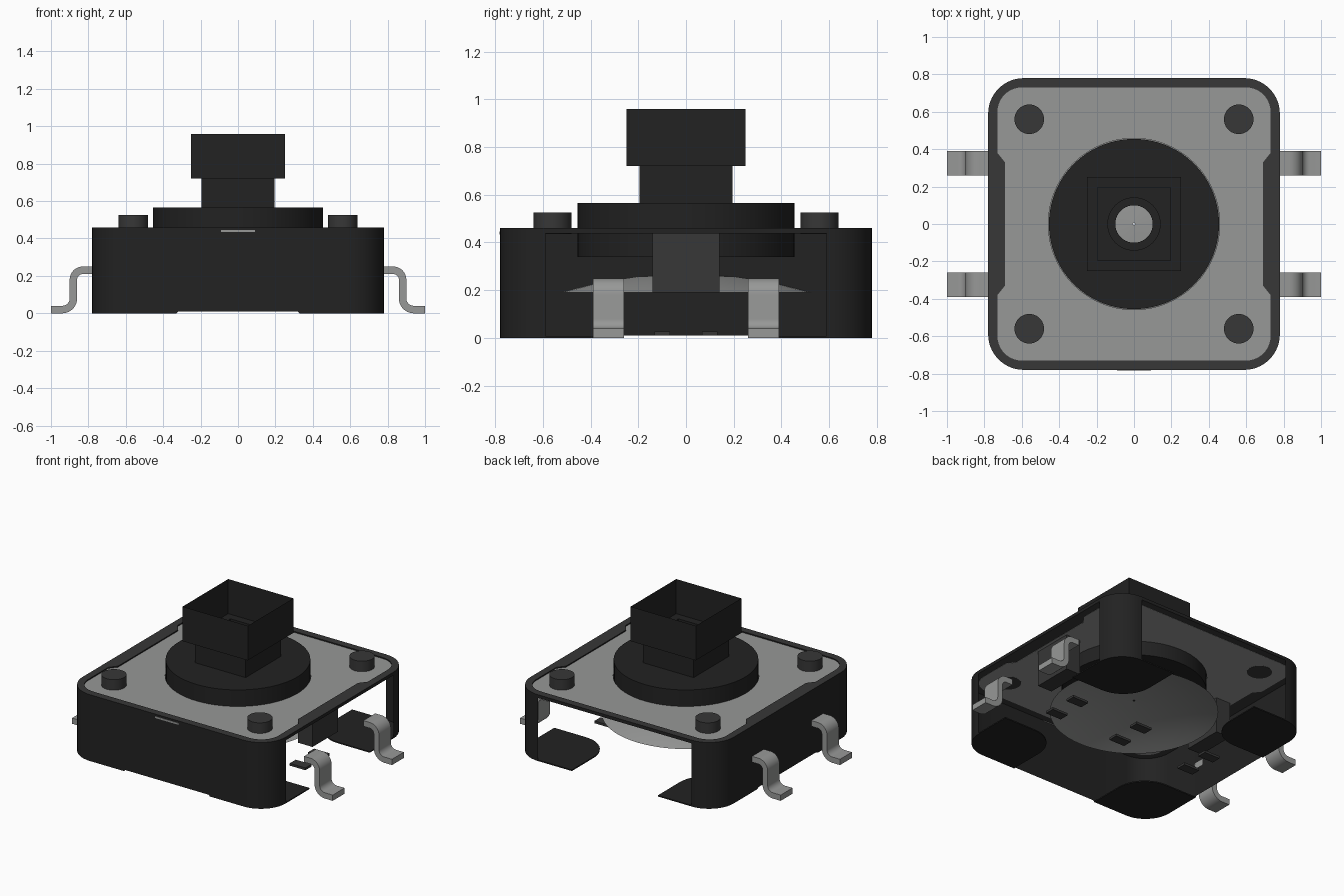
import bpy, bmesh
from math import cos, sin, pi, sqrt

if "Cube" in bpy.data.objects:
    bpy.data.objects.remove(bpy.data.objects["Cube"])


def material(name, rgb):
    m = bpy.data.materials.new(name)
    m.use_nodes = True
    m.diffuse_color = (*rgb, 1)
    m.node_tree.nodes["Principled BSDF"].inputs["Base Color"].default_value = (*rgb, 1)
    return m


BLACK = material("black plastic", (0.016, 0.016, 0.016))
GREY = material("dark grey plastic", (0.038, 0.038, 0.038))
METAL = material("grey metal", (0.31, 0.315, 0.31))


def finish(name, bm, *mats):
    bmesh.ops.recalc_face_normals(bm, faces=bm.faces[:])
    mesh = bpy.data.meshes.new(name)
    bm.to_mesh(mesh)
    bm.free()
    ob = bpy.data.objects.new(name, mesh)
    bpy.context.collection.objects.link(ob)
    for m in mats:
        mesh.materials.append(m)
    bpy.ops.object.select_all(action='DESELECT')
    ob.select_set(True)
    bpy.context.view_layer.objects.active = ob
    bpy.ops.object.shade_smooth_by_angle(angle=pi / 6)
    return ob


def prism(name, loops, lo, hi, mat, upright=False):
    """Solid between two levels; extra loops are holes. Upright extrudes along y."""
    bm = bmesh.new()
    layers = []
    for w in (lo, hi):
        edges, rings = [], []
        for loop in loops:
            ring = [bm.verts.new((u, w, v) if upright else (u, v, w)) for u, v in loop]
            edges += [bm.edges.new((ring[i - 1], ring[i])) for i in range(len(ring))]
            rings.append(ring)
        layers.append(rings)
        bmesh.ops.triangle_fill(bm, edges=edges, use_beauty=True)
    for a, b in zip(*layers):
        for i in range(len(a)):
            bm.faces.new((a[i - 1], a[i], b[i], b[i - 1]))
    return finish(name, bm, mat)


def lathe(name, profile, mat, sides=64, turn=0.0):
    """Rings of (radius, height) joined into a skin."""
    bm = bmesh.new()
    rings = [[bm.verts.new((r * cos(turn + 2 * pi * i / sides),
                            r * sin(turn + 2 * pi * i / sides), z))
              for i in range(sides)] for r, z in profile]
    for a, b in zip(rings, rings[1:]):
        for i in range(sides):
            bm.faces.new((a[i - 1], a[i], b[i], b[i - 1]))
    return finish(name, bm, mat)


def box(name, x, y, z, mat):
    return prism(name, [[(x[0], y[0]), (x[1], y[0]), (x[1], y[1]), (x[0], y[1])]],
                 z[0], z[1], mat)


def arc(cx, cy, r, start, end, n=10):
    return [(cx + r * cos(pi / 180 * (start + (end - start) * i / n)),
             cy + r * sin(pi / 180 * (start + (end - start) * i / n))) for i in range(n + 1)]


def corner(half, r, k):
    c = half - r
    cx, cy = ((c, c), (-c, c), (-c, -c), (c, -c))[k]
    return arc(cx, cy, r, 90 * k, 90 * k + 90)


def circle(x, y, r, n=64):
    return arc(x, y, r, 0, 360, n)[:-1]


# Housing walls: two full sides, plus the lone corner post
H, R, FOOT, TOP = 0.78, 0.19, 0.33, 0.46
STEPS = (FOOT, FOOT - 0.01, 0.01 - FOOT, -FOOT)
wall_path = (corner(H, R, 1) + [(-H, s) for s in STEPS] + corner(H, R, 2)
             + [(-s, -H) for s in STEPS] + corner(H, R, 3))


def wall(name, path):
    bm = bmesh.new()
    pairs = []
    for x, y in path:
        foot = 0.01 if min(abs(x), abs(y)) < FOOT - 0.005 else 0
        pairs.append((bm.verts.new((x, y, foot)), bm.verts.new((x, y, TOP))))
    for (a, b), (c, d) in zip(pairs, pairs[1:]):
        bm.faces.new((a, c, d, b))
    finish(name, bm, BLACK)


wall("housing_wall", wall_path)
wall("corner_post", corner(H, R, 0))

# Corner feet under the housing
for sx in (1, -1):
    for sy in (1, -1):
        foot = ([(H, FOOT)] + corner(H, R, 0) + [(FOOT, H)]
                + arc(0.54, 0.54, 0.21, 180, 270))
        prism("corner_foot", [[(sx * x, sy * y) for x, y in foot]], 0, 0.008, BLACK)

# Top rim and the metal cover inside it
bulge = [(0.73, -0.38), (0.69, -0.33), (0.69, 0.33), (0.73, 0.38)]
inner = (corner(0.73, 0.13, 0) + corner(0.73, 0.13, 1) + [(-x, -y) for x, y in bulge]
         + corner(0.73, 0.13, 2) + corner(0.73, 0.13, 3) + bulge)
outer = [p for k in range(4) for p in corner(H, R, k)]
rim = prism("top_rim", [outer, inner], 0.438, TOP, GREY)
rim.data.materials.append(BLACK)
for f in rim.data.polygons:
    f.material_index = 0 if abs(f.normal.z) > 0.5 else 1
prism("cover_plate", [inner, circle(0, 0, 0.458)], 0.437, 0.452, METAL)
box("cover_slot", (-0.09, 0.09), (-0.783, -0.778), (0.434, 0.446), METAL)

# Rivet pegs
for sx in (1, -1):
    for sy in (1, -1):
        x, y = 0.56 * sx, 0.56 * sy
        prism("peg", [circle(x, y, 0.079, 40)], 0.436, 0.525, GREY)

# Plunger: flange with a centre bore, and a hollow stepped square cap
lathe("plunger_flange", [(0.10, 0.34), (0.10, 0.5), (0.14, 0.5), (0.14, 0.565),
                         (0.455, 0.565), (0.455, 0.34), (0.10, 0.34)], BLACK)
lathe("plunger_cap", [(h * sqrt(2), z) for h, z in
                      ((0.25, 0.96), (0.25, 0.72), (0.195, 0.72), (0.195, 0.56))],
      BLACK, sides=4, turn=pi / 4)

# Contact dome
lathe("contact_dome", [(0.53 * t, 0.19 + 0.08 * (1 - t * t))
                       for t in (1, 0.9, 0.75, 0.6, 0.4, 0.2, 0.01)], METAL)

# Side clips, small floor contacts and bent legs
lead = ([(0.78, 0.25)] + arc(0.83, 0.18, 0.07, 90, 0) + arc(0.94, 0.08, 0.04, 180, 270)
        + [(1, 0.04), (1, 0)] + arc(0.94, 0.08, 0.08, 270, 180)
        + arc(0.83, 0.18, 0.03, 0, 90) + [(0.78, 0.21)])
for s in (1, -1):
    box("side_clip", sorted((0.56 * s, 0.67 * s)), (-0.14, 0.14), (0.19, 0.437), GREY)
    for y in (-0.325, 0.325):
        prism("leg", [[(s * u, v) for u, v in lead]], y - 0.065, y + 0.065, METAL, True)
    for x in (-0.53, 0.03, 0.55):
        box("floor_contact", (x - 0.06, x + 0.06), (0.1 * s - 0.033, 0.1 * s + 0.033),
            (0.01, 0.026), GREY)
